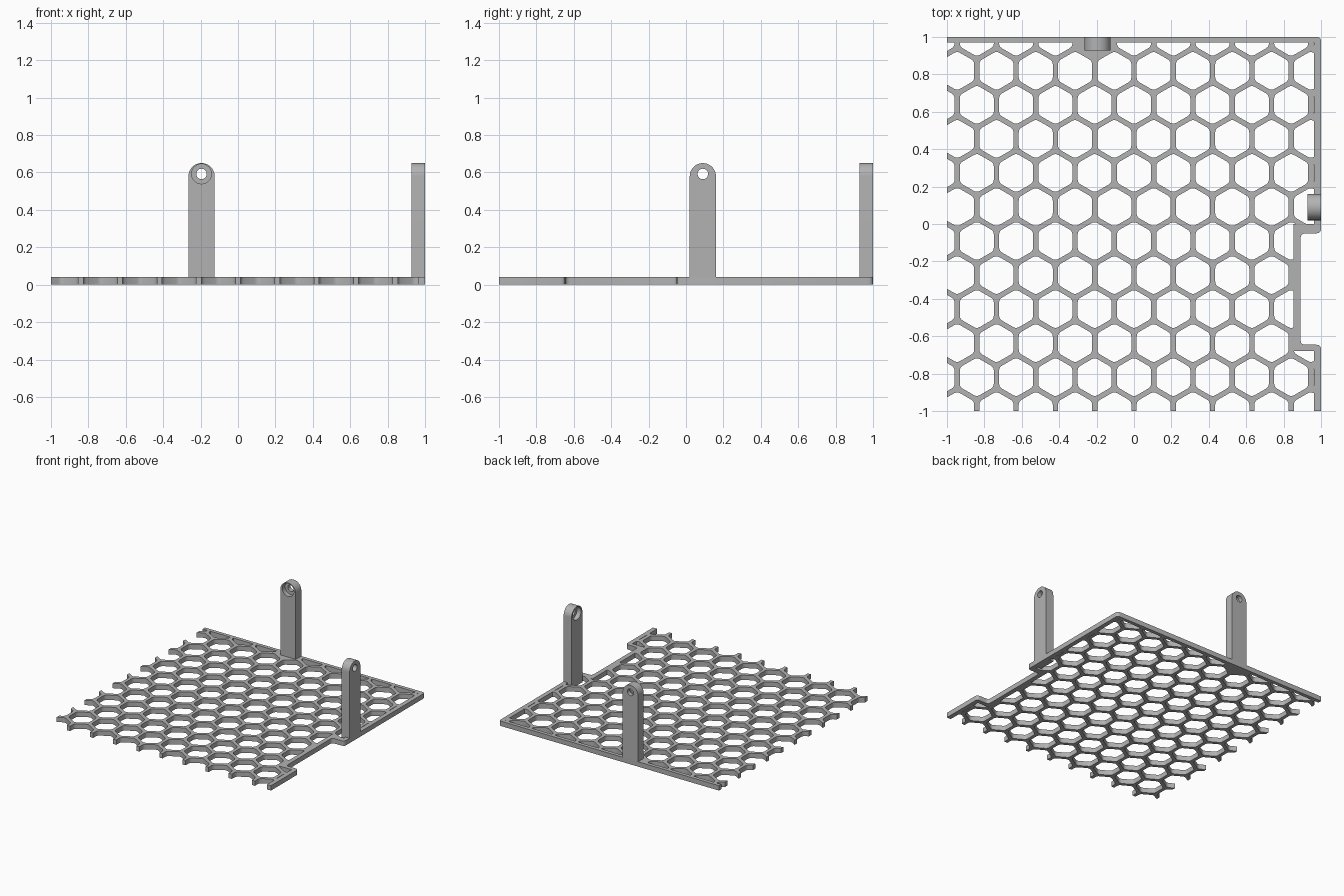
import bpy, bmesh, math
from mathutils import Vector, Matrix

if "Cube" in bpy.data.objects:
    bpy.data.objects.remove(bpy.data.objects["Cube"], do_unlink=True)

grey = bpy.data.materials.new("plain grey")
grey.use_nodes = True
grey.diffuse_color = (0.45, 0.45, 0.45, 1)
grey.node_tree.nodes["Principled BSDF"].inputs["Base Color"].default_value = (0.45, 0.45, 0.45, 1)

PITCH = 0.21                          # spacing of neighbouring cells
ROW = PITCH * math.sqrt(3) / 2        # spacing of cell rows
WALL = 0.028                          # lattice wall width
THICK = 0.04                          # panel thickness


def rounded(points, radius, steps=3):
    """Round every corner of a polygon with a small arc-like curve."""
    pts = [Vector(p) for p in points]
    out = []
    for i, p in enumerate(pts):
        a = p + (pts[i - 1] - p).normalized() * radius
        b = p + (pts[(i + 1) % len(pts)] - p).normalized() * radius
        for s in range(steps + 1):
            t = s / steps
            out.append(a * (1 - t) ** 2 + p * 2 * t * (1 - t) + b * t * t)
    return out


def add_prism(bm, outline, z0, z1):
    face = bm.faces.new([bm.verts.new((p[0], p[1], z0)) for p in outline])
    top = bmesh.ops.extrude_face_region(bm, geom=[face])["geom"]
    verts = [v for v in top if isinstance(v, bmesh.types.BMVert)]
    bmesh.ops.translate(bm, verts=verts, vec=(0, 0, z1 - z0))


def make(name, prisms, matrix=Matrix()):
    bm = bmesh.new()
    for prism in prisms:
        add_prism(bm, *prism)
    bmesh.ops.recalc_face_normals(bm, faces=bm.faces)
    bm.transform(matrix)
    mesh = bpy.data.meshes.new(name)
    bm.to_mesh(mesh)
    bm.free()
    mesh.materials.append(grey)
    obj = bpy.data.objects.new(name, mesh)
    bpy.context.collection.objects.link(obj)
    return obj


def boolean(obj, cutter, operation):
    mod = obj.modifiers.new("cut", "BOOLEAN")
    mod.operation, mod.solver, mod.object = operation, "EXACT", cutter
    bpy.context.view_layer.objects.active = obj
    bpy.ops.object.modifier_apply(modifier=mod.name)
    bpy.data.objects.remove(cutter, do_unlink=True)


def circle(radius, cy, n=32):
    return [(radius * math.cos(math.tau * i / n), cy + radius * math.sin(math.tau * i / n))
            for i in range(n)]


def smooth(obj):
    bpy.ops.object.select_all(action="DESELECT")
    obj.select_set(True)
    bpy.context.view_layer.objects.active = obj
    bpy.ops.object.shade_smooth_by_angle(angle=math.radians(35))


# Panel outline with the notch in its left side
outline = rounded([(1, -1.1), (1, -0.645), (0.89, -0.645), (0.89, -0.05),
                   (1, -0.05), (1, 1), (-1.1, 1), (-1.1, -1.1)], 0.025)
outline = [(max(p.x, -1), max(p.y, -1)) for p in outline]
clean = [p for i, p in enumerate(outline) if p != outline[i - 1]]
panel = make("honeycomb_panel", [(clean, 0, THICK)])

# Rounded hexagonal cells, in staggered rows
cell_radius = (PITCH - WALL) / math.sqrt(3)
cells = []
for row in range(-1, 11):
    cy = (row - 4.5) * ROW
    shift = 0.5 * (row % 2)
    for col in range(-6, 6):
        cx = (col + shift) * PITCH
        if row == 10 and col == -1:       # solid foot under the rear tab
            continue
        corners = [(cx + cell_radius * math.sin(k * math.pi / 3),
                    cy + cell_radius * math.cos(k * math.pi / 3)) for k in range(6)]
        cells.append((rounded(corners, 0.018), -0.05, 0.1))
cutter = make("cell_cutter", cells)

# Keep the cells inside the rim, then cut them out
inside = make("rim_limit", [([(-1.3, -1.3), (0.963, -1.3), (0.963, -0.68), (0.852, -0.68),
                              (0.852, 0), (0.963, 0), (0.963, 0.97), (-1.3, 0.97)], -0.03, 0.08)])
boolean(cutter, inside, "INTERSECT")
boolean(panel, cutter, "DIFFERENCE")
smooth(panel)

# Upright mounting tabs with a round top and a counterbored hole on the inner face
R, DEPTH, TOP, HOLE = 0.07, 0.072, 0.65, 0.592
arc = [(R * math.cos(math.pi * i / 24), TOP - R + R * math.sin(math.pi * i / 24))
       for i in range(25)]
tab_outline = [(-R, 0), (R, 0)] + arc
upright = Matrix.Rotation(math.pi / 2, 4, "X")     # local depth runs towards -y
for name, place in (
        ("rear_tab", Matrix.Translation((-0.195, 1, 0))),
        ("left_tab", Matrix.Translation((1, 0.09, 0)) @ Matrix.Rotation(-math.pi / 2, 4, "Z"))):
    m = place @ upright
    tab = make(name, [(tab_outline, 0, DEPTH)], m)
    boolean(tab, make("hole_cutter", [(circle(0.028, HOLE), -0.1, 0.2)], m), "DIFFERENCE")
    boolean(tab, make("bore_cutter", [(circle(0.053, HOLE), 0.035, 0.2)], m), "DIFFERENCE")
    smooth(tab)
